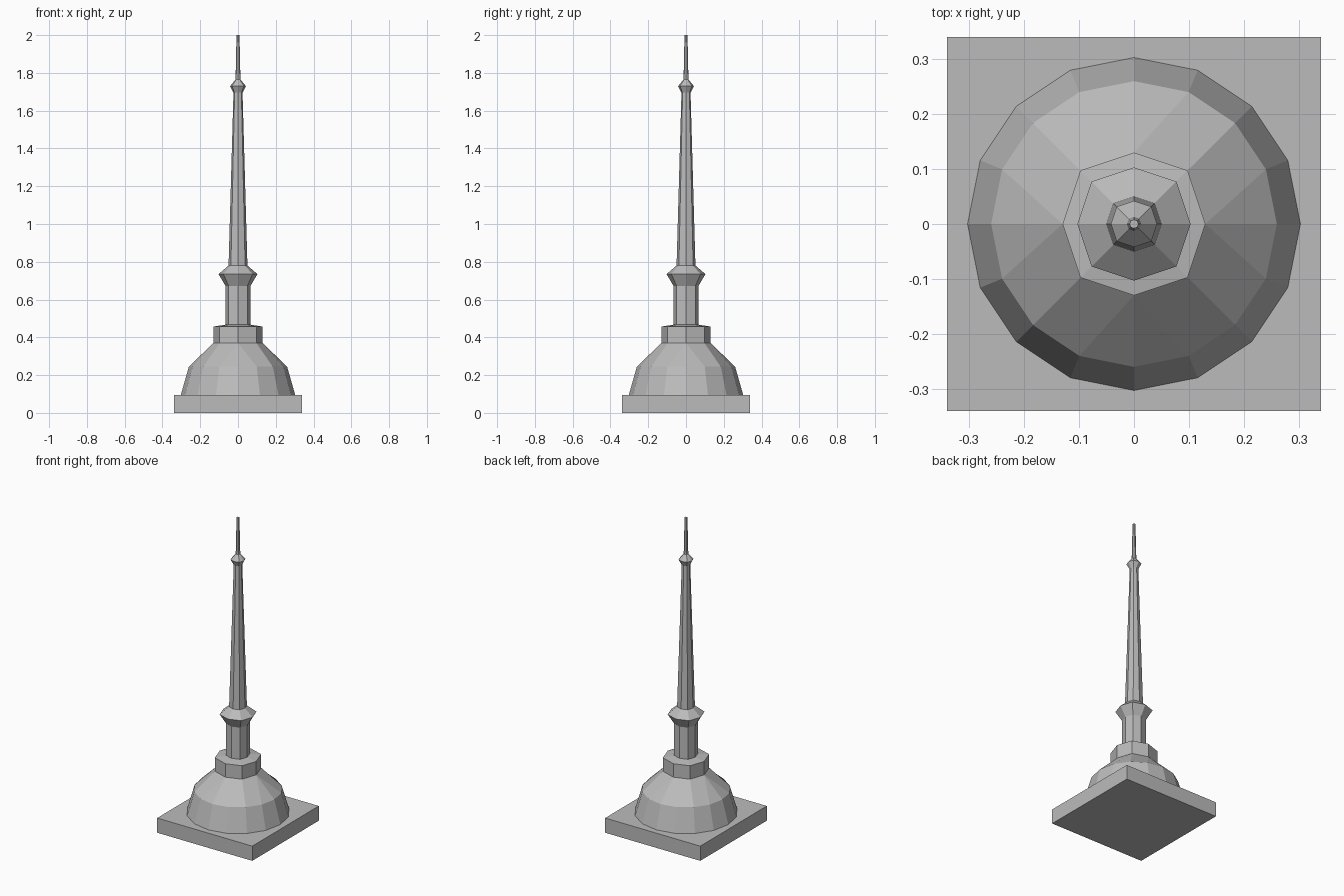
import bpy
import bmesh
from math import cos, sin, pi

cube = bpy.data.objects.get("Cube")
if cube:
    bpy.data.objects.remove(cube, do_unlink=True)

stone = bpy.data.materials.new("grey_stone")
stone.use_nodes = True
GREY = (0.5, 0.5, 0.5, 1)
stone.diffuse_color = GREY
stone.node_tree.nodes["Principled BSDF"].inputs["Base Color"].default_value = GREY


def finish(name, bm):
    bmesh.ops.recalc_face_normals(bm, faces=bm.faces)
    mesh = bpy.data.meshes.new(name)
    bm.to_mesh(mesh)
    bm.free()
    mesh.materials.append(stone)
    obj = bpy.data.objects.new(name, mesh)
    bpy.context.collection.objects.link(obj)
    return obj


def ring(bm, radius, z, sides, diagonal=1.0):
    # Odd corners may sit slightly further out than even ones
    verts = []
    for i in range(sides):
        r = radius * (diagonal if i % 2 else 1)
        a = 2 * pi * i / sides
        verts.append(bm.verts.new((r * cos(a), r * sin(a), z)))
    return verts


def bridge(bm, low, high):
    n = len(low)
    for i in range(n):
        j = (i + 1) % n
        bm.faces.new((low[i], low[j], high[j], high[i]))


def octagon_part(name, profile):
    bm = bmesh.new()
    rings = [ring(bm, r, z, 8, 1.06) for r, z in profile]
    for low, high in zip(rings, rings[1:]):
        bridge(bm, low, high)
    bm.faces.new(rings[0])
    bm.faces.new(rings[-1])
    return finish(name, bm)


# Square base slab
bm = bmesh.new()
bmesh.ops.create_cube(bm, size=1)
for v in bm.verts:
    v.co.x *= 0.68
    v.co.y *= 0.68
    v.co.z = (v.co.z + 0.5) * 0.095
finish("base_slab", bm)

# Dome: sixteen sides merging into eight at the collar
bm = bmesh.new()
foot = ring(bm, 0.303, 0.095, 16)
shoulder = ring(bm, 0.26, 0.245, 16)
crown = ring(bm, 0.13, 0.37, 8, 1.06)
bridge(bm, foot, shoulder)
bm.faces.new(foot)
bm.faces.new(crown)
for i in range(8):
    s, c = 2 * i, crown[i]
    if i % 2 == 0:
        # Kite under each straight corner
        bm.faces.new((shoulder[s - 1], shoulder[s], c))
        bm.faces.new((shoulder[s], shoulder[s + 1], c))
        bm.faces.new((shoulder[s + 1], shoulder[s + 2], crown[i + 1], c))
    else:
        n = (i + 1) % 8
        bm.faces.new((shoulder[s], shoulder[s + 1], crown[n], c))
finish("dome", bm)

# Stacked octagonal parts
octagon_part("collar", [(0.13, 0.37), (0.13, 0.457), (0.066, 0.467)])
octagon_part("shaft", [(0.066, 0.46), (0.066, 0.672)])
octagon_part("flange", [(0.066, 0.672), (0.103, 0.735), (0.05, 0.78)])
octagon_part("spire", [(0.05, 0.78), (0.024, 1.695)])
octagon_part("spire_knob", [(0.024, 1.695), (0.042, 1.73), (0.013, 1.765)])
octagon_part("finial", [(0.013, 1.765), (0.008, 2.0)])
